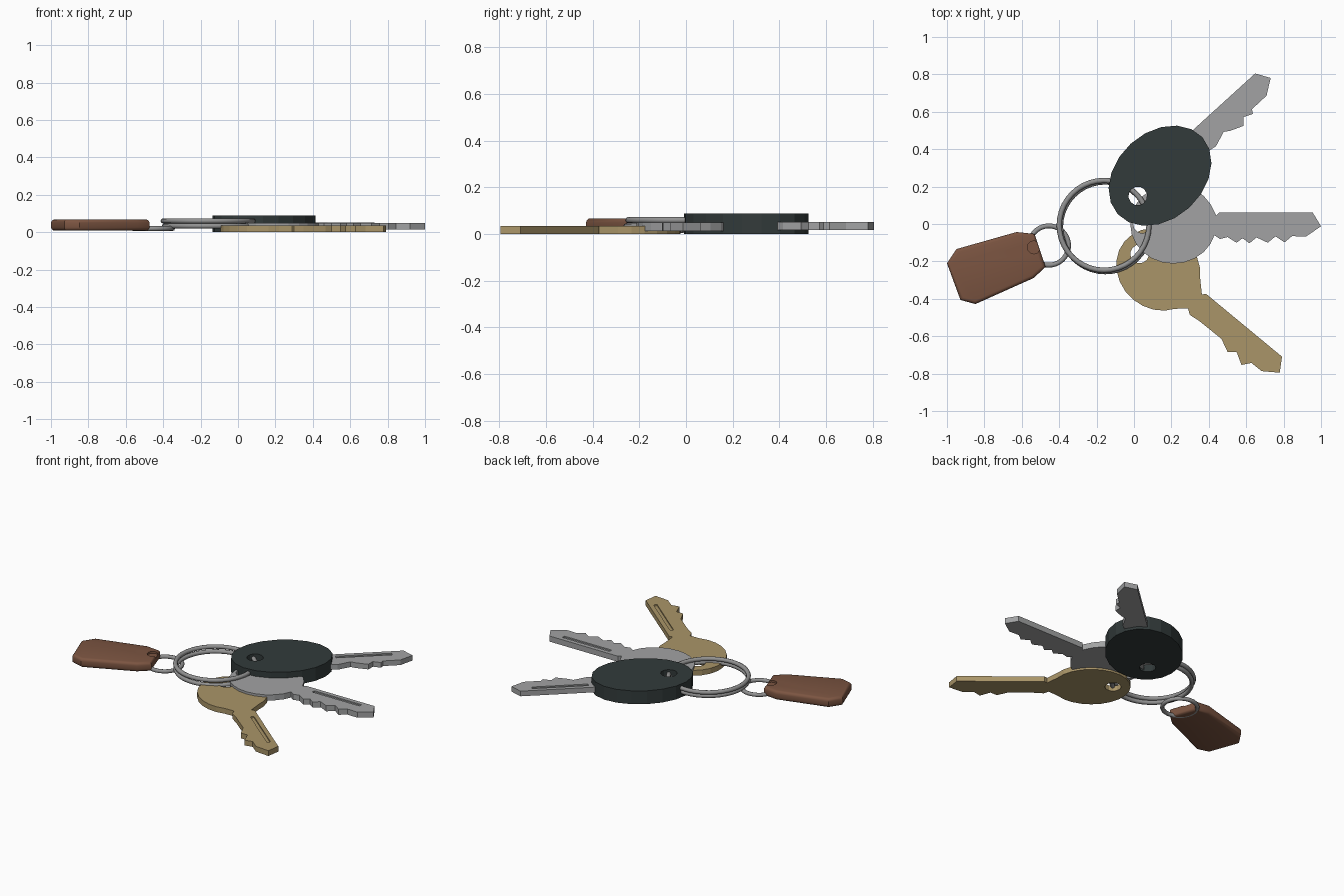
import bpy, bmesh, math
from mathutils import Matrix, Vector

if "Cube" in bpy.data.objects:
    bpy.data.objects.remove(bpy.data.objects["Cube"])


def material(name, rgb):
    m = bpy.data.materials.new(name)
    m.use_nodes = True
    m.diffuse_color = (*rgb, 1)
    bsdf = m.node_tree.nodes["Principled BSDF"]
    bsdf.inputs["Base Color"].default_value = (*rgb, 1)
    return m


SILVER = material("silver", (0.36, 0.365, 0.37))
BRASS = material("brass", (0.40, 0.30, 0.14))
LEATHER = material("brown leather", (0.20, 0.09, 0.053))
PLASTIC = material("dark plastic", (0.032, 0.043, 0.043))
STEEL = material("ring steel", (0.29, 0.29, 0.29))


def ellipse(cx, cy, rx, ry, count):
    return [(cx + rx * math.cos(i * math.tau / count), cy + ry * math.sin(i * math.tau / count))
            for i in range(count)]


def plate(name, loops, low, high, mat, place=Matrix()):
    """Flat plate from an outline, with any further loops as holes."""
    bm = bmesh.new()
    for loop in loops:
        verts = [bm.verts.new((x, y, low)) for x, y in loop]
        for i, v in enumerate(verts):
            bm.edges.new((verts[i - 1], v))
    bmesh.ops.triangle_fill(bm, edges=bm.edges[:], use_beauty=True)
    top = bmesh.ops.extrude_face_region(bm, geom=bm.faces[:])["geom"]
    bmesh.ops.translate(bm, vec=(0, 0, high - low),
                        verts=[g for g in top if isinstance(g, bmesh.types.BMVert)])
    bmesh.ops.recalc_face_normals(bm, faces=bm.faces)
    me = bpy.data.meshes.new(name)
    bm.to_mesh(me)
    bm.free()
    me.materials.append(mat)
    ob = bpy.data.objects.new(name, me)
    ob.matrix_world = place
    bpy.context.collection.objects.link(ob)
    return ob


def cut(target, name, loop, low, high, mat, place=Matrix()):
    tool = plate(name, [loop], low, high, mat, place)
    tool.hide_render = True
    mod = target.modifiers.new("cut", "BOOLEAN")
    mod.operation = "DIFFERENCE"
    mod.solver = "EXACT"
    mod.object = tool
    # apply the cut and drop the tool
    bpy.context.view_layer.update()
    deps = bpy.context.evaluated_depsgraph_get()
    cut_mesh = bpy.data.meshes.new_from_object(target.evaluated_get(deps))
    target.modifiers.clear()
    target.data = cut_mesh
    bpy.data.objects.remove(tool)


def blade_outline(tip, teeth, start):
    """Blade running along +x, toothed on its lower edge."""
    return [(start, 0.062), (tip - 0.045, 0.062), (tip, -0.012), (tip - 0.08, -0.067)] + teeth


def add_key(name, hole, angle, low, high, tip, teeth, bow, mat, bow_mat=None):
    place = Matrix.Translation((*hole, 0)) @ Matrix.Rotation(math.radians(angle), 4, "Z")
    ring_hole = ellipse(0, 0, 0.05, 0.05, 12)
    if bow_mat:
        # plastic head around a metal blade
        plate(name + "_head", [ellipse(*bow, 20), ring_hole], 0, 0.088, bow_mat, place)
        outline = blade_outline(tip, teeth, 0.3) + [(0.3, -0.075)]
        key = plate(name + "_blade", [outline], low, high, mat, place)
    else:
        # head, notched neck and blade in one outline
        neck = bow[0] + bow[2] * 0.93
        head = [p for p in ellipse(*bow, 24) if p[0] < neck]
        head.sort(key=lambda p: -math.atan2(p[1], bow[0] - p[0]) % math.tau)
        under = [p for p in head if p[1] < -1e-4]
        over = [p for p in head if p[1] >= -1e-4]
        under.sort(key=lambda p: -p[0])
        over.sort(key=lambda p: p[0])
        outline = (blade_outline(tip, teeth, 0.41) + [(0.415, -0.08), (0.385, -0.06)]
                   + under + over + [(0.395, 0.045)])
        key = plate(name, [outline, ring_hole], low, high, mat, place)
    groove = [(0.49, 0.012), (tip - 0.12, 0.012), (tip - 0.12, 0.034), (0.49, 0.034)]
    cut(key, "groove_cutter", groove, high - 0.008, high + 0.05, mat, place)


# Keys
add_key("brass_key", (0.03, -0.16), -39.6, 0.0, 0.035, 0.982,
        [(0.832, -0.068), (0.798, -0.11), (0.733, -0.073), (0.696, -0.104),
         (0.627, -0.071), (0.475, -0.073)],
        (0.13, 0, 0.235, 0.21), BRASS)
add_key("silver_key", (0.045, 0), 0, 0.013, 0.05, 0.955,
        [(0.80, -0.065), (0.76, -0.098), (0.712, -0.066), (0.67, -0.1), (0.61, -0.072),
         (0.572, -0.103), (0.535, -0.076), (0.503, -0.1), (0.455, -0.07)],
        (0.165, 0, 0.23, 0.212), SILVER)
add_key("car_key", (0.02, 0.15), 42.3, 0.017, 0.051, 0.95,
        [(0.764, -0.068), (0.75, -0.09), (0.703, -0.069), (0.671, -0.104),
         (0.6, -0.075), (0.57, -0.056), (0.488, -0.085), (0.46, -0.08)],
        (0.161, 0, 0.306, 0.232), SILVER, PLASTIC)


# Rings
def add_ring(name, x, y, z, radius, thickness, tilt=0):
    bpy.ops.mesh.primitive_torus_add(location=(x, y, z), rotation=(0, tilt, 0),
                                     major_radius=radius, minor_radius=thickness,
                                     major_segments=40, minor_segments=8)
    ob = bpy.context.object
    ob.name = name
    ob.data.materials.append(STEEL)
    bpy.ops.object.shade_smooth_by_angle(angle=math.radians(50))


add_ring("key_ring_upper", -0.16, -0.007, 0.06, 0.24, 0.014)
add_ring("key_ring_lower", -0.153, -0.015, 0.033, 0.24, 0.014)
add_ring("fob_ring", -0.455, -0.115, 0.019, 0.105, 0.013)

# Leather fob with rounded rim and a shallow eyelet
fob = plate("leather_fob", [[(-1, -0.21), (-0.928, -0.406), (-0.848, -0.428), (-0.537, -0.289),
                            (-0.473, -0.23), (-0.532, -0.053), (-0.628, -0.043),
                            (-0.949, -0.134)]], 0.008, 0.068, LEATHER)
bm = bmesh.new()
bm.from_mesh(fob.data)
bmesh.ops.dissolve_limit(bm, angle_limit=0.02, verts=bm.verts, edges=bm.edges)
rim = [e for e in bm.edges if abs(e.verts[0].co.z - e.verts[1].co.z) < 0.001]
bmesh.ops.bevel(bm, geom=rim, offset=0.018, segments=3, profile=0.5, affect="EDGES")
bm.to_mesh(fob.data)
bm.free()
cut(fob, "eyelet_cutter", ellipse(-0.535, -0.125, 0.035, 0.035, 12), 0.055, 0.1, LEATHER)
bpy.ops.object.select_all(action="DESELECT")
fob.select_set(True)
bpy.context.view_layer.objects.active = fob
bpy.ops.object.shade_smooth_by_angle(angle=math.radians(35))
